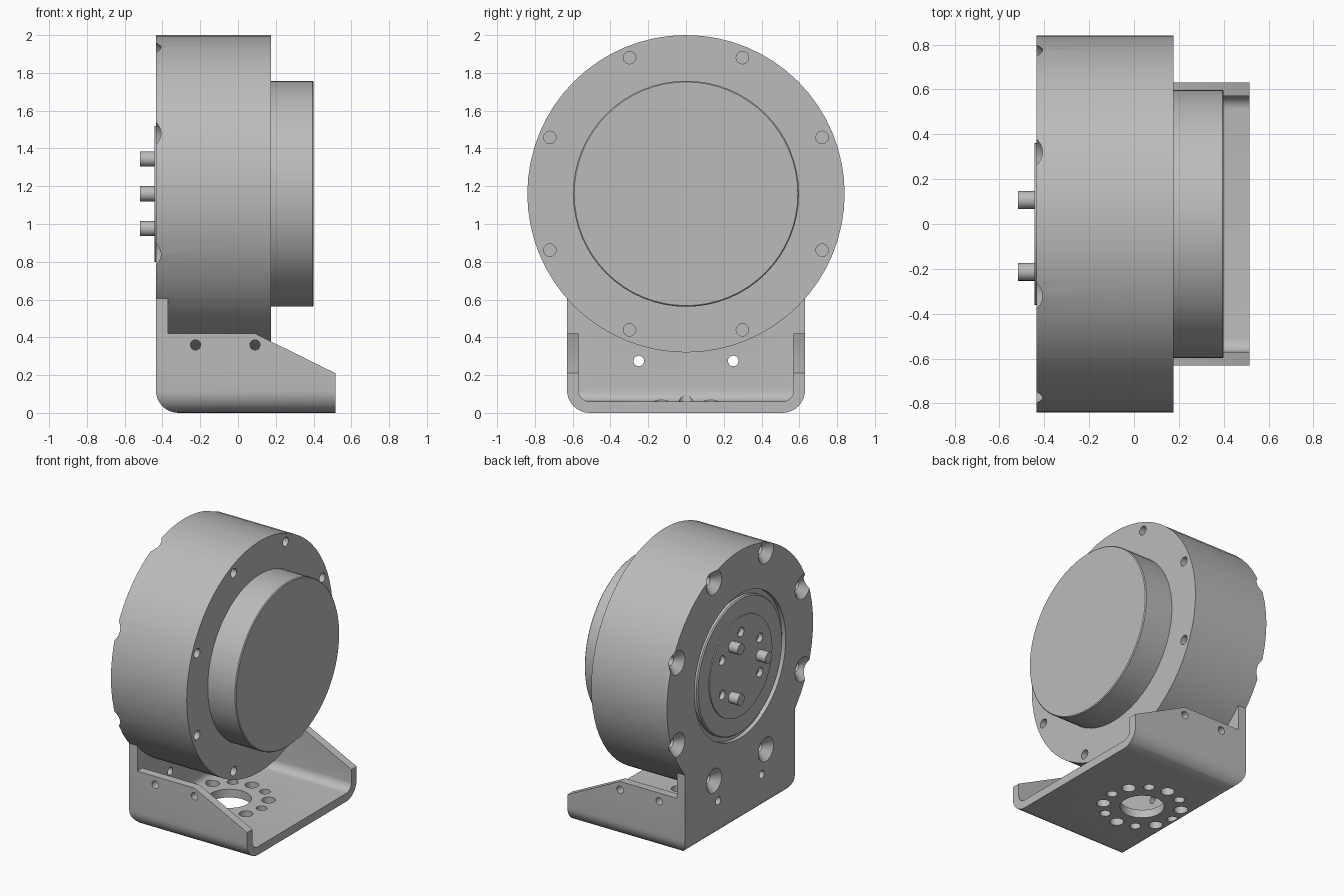
import bpy, bmesh
from math import sin, cos, radians, tau

cube = bpy.data.objects.get("Cube")
if cube:
    bpy.data.objects.remove(cube)

grey = bpy.data.materials.new("plain grey")
grey.use_nodes = True
grey.diffuse_color = (0.5, 0.5, 0.5, 1)
grey.node_tree.nodes["Principled BSDF"].inputs["Base Color"].default_value = grey.diffuse_color

AXIS_Z = 1.16       # height of the round body's axis
BACK = -0.435       # outer face of the back plate
WALL_IN = -0.37     # inner face of the back plate
FLOOR_X = -0.07     # centre of the floor hole pattern


def make(name, bm):
    bmesh.ops.recalc_face_normals(bm, faces=bm.faces)
    mesh = bpy.data.meshes.new(name)
    bm.to_mesh(mesh)
    bm.free()
    obj = bpy.data.objects.new(name, mesh)
    bpy.context.collection.objects.link(obj)
    mesh.materials.append(grey)
    return obj


def lathe(bm, profile, centre=(0, 0), axis="x", sides=24):
    """Solid of revolution from (position, radius) pairs along an axis."""
    def place(p, u, v):
        u, v = centre[0] + u, centre[1] + v
        return {"x": (p, u, v), "y": (u, p, v), "z": (u, v, p)}[axis]
    rings = [[bm.verts.new(place(p, r * cos(tau * i / sides), r * sin(tau * i / sides)))
              for i in range(sides)] for p, r in profile]
    for a, b in zip(rings, rings[1:]):
        for i in range(sides):
            j = (i + 1) % sides
            bm.faces.new((a[i], a[j], b[j], b[i]))
    bm.faces.new(rings[0])
    bm.faces.new(rings[-1])


def bent_prism(name, outline, half_width, radius):
    """Side outline in x-z, extruded across y, with rounded floor bends."""
    bm = bmesh.new()
    face = bm.faces.new([bm.verts.new((x, -half_width, z)) for x, z in outline])
    ext = bmesh.ops.extrude_face_region(bm, geom=[face])
    moved = [v for v in ext["geom"] if isinstance(v, bmesh.types.BMVert)]
    bmesh.ops.translate(bm, verts=moved, vec=(0, 2 * half_width, 0))
    low = min(z for x, z in outline)
    front = max(x for x, z in outline)
    bends = [e for e in bm.edges if all(abs(v.co.z - low) < 1e-5 for v in e.verts)
             and not all(abs(v.co.x - front) < 1e-5 for v in e.verts)]
    bmesh.ops.bevel(bm, geom=bends, offset=radius, segments=8, profile=0.5, affect="EDGES")
    return make(name, bm)


def boolean(target, tool, operation="DIFFERENCE"):
    mod = target.modifiers.new("boolean", "BOOLEAN")
    mod.operation = operation
    mod.solver = "EXACT"
    mod.object = tool
    bpy.context.view_layer.objects.active = target
    bpy.ops.object.modifier_apply(modifier=mod.name)
    bpy.data.objects.remove(tool)


def polar(count, radius, start):
    for i in range(count):
        a = radians(start) + tau * i / count
        yield radius * cos(a), radius * sin(a)


# Bent bracket: back plate, floor and two sloping side walls
housing = bent_prism("housing_and_bracket",
                     [(BACK, 0), (0.515, 0), (0.515, 0.21), (0.09, 0.42),
                      (WALL_IN, 0.42), (WALL_IN, 0.68), (BACK, 0.68)], 0.63, 0.12)
boolean(housing, bent_prism("cavity", [(WALL_IN, 0.06), (1, 0.06), (1, 1), (WALL_IN, 1)],
                            0.57, 0.06))

# Bracket holes: side walls, back plate and floor pattern
bm = bmesh.new()
for x in (-0.225, 0.09):
    lathe(bm, [(-0.8, 0.027), (0.8, 0.027)], (x, 0.36), "y")
for y in (-0.25, 0.25):
    lathe(bm, [(-0.6, 0.028), (-0.3, 0.028)], (y, 0.275))
lathe(bm, [(-0.1, 0.146), (0.1, 0.146)], (FLOOR_X, 0), "z", 48)
for start, r in ((0, 0.036), (30, 0.046)):
    for u, v in polar(6, 0.26, start):
        lathe(bm, [(-0.1, r), (0.1, r)], (FLOOR_X + u, v), "z")
boolean(housing, make("bracket_holes", bm))

# Round body
bm = bmesh.new()
lathe(bm, [(BACK, 0.84), (0.175, 0.84)], (0, AXIS_Z), sides=64)
boolean(housing, make("round_body", bm), "UNION")

# Countersunk rim screws, plain front holes and the hub recess
bm = bmesh.new()
for u, v in polar(8, 0.78, 22.5):
    at = (u, AXIS_Z + v)
    lathe(bm, [(-0.455, 0.107), (-0.381, 0.033), (-0.3, 0.033)], at)
    lathe(bm, [(0.08, 0.033), (0.25, 0.033)], at)
lathe(bm, [(-0.5, 0.525), (-0.405, 0.525)], (0, AXIS_Z), sides=64)
boolean(housing, make("body_holes", bm))

# Hub with raised disc and a ring of small holes
bm = bmesh.new()
lathe(bm, [(-0.39, 0.49), (-0.427, 0.49), (BACK, 0.482), (BACK, 0.36), (-0.443, 0.36)],
      (0, AXIS_Z), sides=64)
hub = make("rear_hub", bm)
bm = bmesh.new()
for u, v in polar(6, 0.25, 30):
    lathe(bm, [(-0.5, 0.034), (-0.41, 0.034)], (u, AXIS_Z + v))
boolean(hub, make("hub_holes", bm))

# Front cap
bm = bmesh.new()
lathe(bm, [(0.15, 0.598), (0.394, 0.598), (0.4, 0.592)], (0, AXIS_Z), sides=64)
parts = [housing, hub, make("front_cap", bm)]

# Three drive pins
for i, (u, v) in enumerate(polar(3, 0.213, 60)):
    bm = bmesh.new()
    lathe(bm, [(-0.42, 0.04), (-0.518, 0.04)], (u, AXIS_Z + v))
    parts.append(make(f"drive_pin_{i + 1}", bm))

# Smooth curved faces, keep edges sharp
bpy.ops.object.select_all(action="DESELECT")
for part in parts:
    part.select_set(True)
bpy.context.view_layer.objects.active = housing
bpy.ops.object.shade_smooth_by_angle(angle=radians(30))
